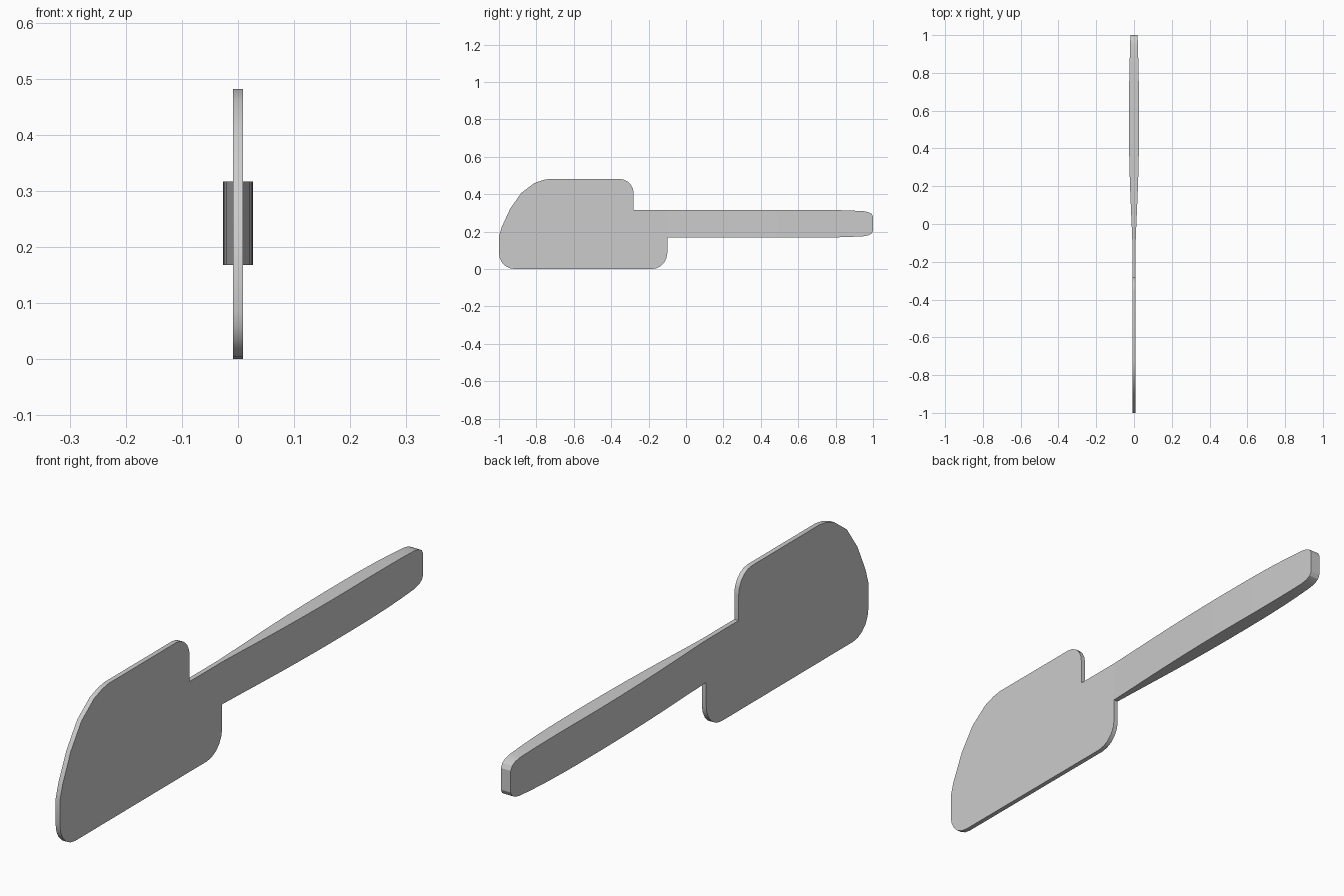
import bpy, bmesh
from math import sin, cos, pi, radians

if "Cube" in bpy.data.objects:
    bpy.data.objects.remove(bpy.data.objects["Cube"])

BLADE_T = 0.0085          # half thickness of the blade
GRIP_Z = 0.2425           # centre height of the grip


def finish(bm, name):
    bmesh.ops.recalc_face_normals(bm, faces=bm.faces)
    mesh = bpy.data.meshes.new(name)
    bm.to_mesh(mesh)
    bm.free()
    obj = bpy.data.objects.new(name, mesh)
    bpy.context.collection.objects.link(obj)
    bpy.ops.object.select_all(action='DESELECT')
    obj.select_set(True)
    bpy.context.view_layer.objects.active = obj
    bpy.ops.object.shade_smooth_by_angle(angle=radians(25))
    return obj


def corner(cy, cz, r, start, steps=5):
    """Quarter-circle corner, counter-clockwise in the y-z plane."""
    return [(cy + r * cos(start + pi / 2 * i / steps),
             cz + r * sin(start + pi / 2 * i / steps)) for i in range(steps + 1)]


# Blade: rounded outline with a stepped rear, extruded through x
outline = corner(-0.915, 0.085, 0.085, pi)
outline += corner(-0.185, 0.085, 0.085, -pi / 2)
outline += [(-0.10, 0.168), (-0.10, 0.317), (-0.28, 0.317)]
outline += corner(-0.355, 0.407, 0.075, 0)
outline += [(-0.73, 0.482), (-0.765, 0.476), (-0.81, 0.46), (-0.88, 0.408),
            (-0.94, 0.323), (-0.985, 0.225), (-1.0, 0.175)]
bm = bmesh.new()
face = bm.faces.new([bm.verts.new((-BLADE_T, y, z)) for y, z in outline])
ext = bmesh.ops.extrude_face_region(bm, geom=[face])
bmesh.ops.translate(bm, vec=(2 * BLADE_T, 0, 0),
                    verts=[v for v in ext["geom"] if isinstance(v, bmesh.types.BMVert)])
finish(bm, "blade")

# Handle: rectangular sections (y, half width, half height) swelling from the blade
sections = [(-0.10, BLADE_T, 0.0745), (0.0, 0.0125, 0.0745), (0.1, 0.017, 0.0745),
            (0.2, 0.021, 0.0745), (0.3, 0.024, 0.0745), (0.4, 0.026, 0.0745),
            (0.5, 0.027, 0.0745), (0.6, 0.027, 0.0745), (0.7, 0.026, 0.0745),
            (0.8, 0.0245, 0.073), (0.88, 0.0225, 0.0705), (0.95, 0.0205, 0.067),
            (0.975, 0.0198, 0.062), (0.992, 0.0193, 0.053), (1.0, 0.019, 0.038)]
bm = bmesh.new()
rings = [[bm.verts.new((sx * w, y, GRIP_Z + sz * h))
          for sx, sz in ((-1, -1), (1, -1), (1, 1), (-1, 1))] for y, w, h in sections]
for a, b in zip(rings, rings[1:]):
    for i in range(4):
        j = (i + 1) % 4
        bm.faces.new((a[i], a[j], b[j], b[i]))
bm.faces.new(rings[0])
bm.faces.new(rings[-1])
finish(bm, "handle")
